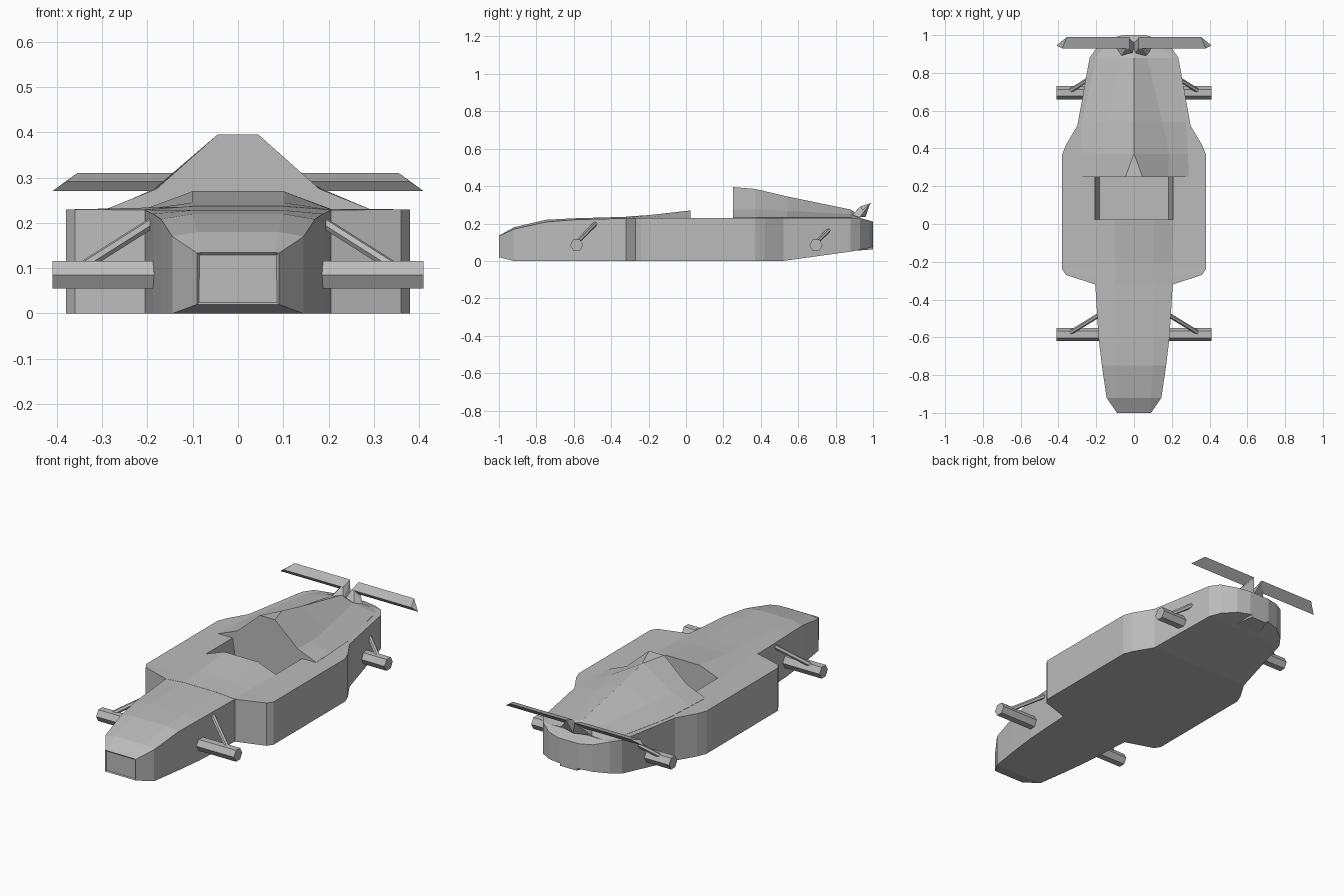
import bpy, bmesh
from mathutils import Vector

if "Cube" in bpy.data.objects:
    bpy.data.objects.remove(bpy.data.objects["Cube"], do_unlink=True)

grey = bpy.data.materials.new("plain grey")
grey.use_nodes = True
colour = (0.5, 0.5, 0.5, 1)
grey.diffuse_color = colour
grey.node_tree.nodes["Principled BSDF"].inputs["Base Color"].default_value = colour


def finish(name, bm):
    bmesh.ops.recalc_face_normals(bm, faces=bm.faces[:])
    mesh = bpy.data.meshes.new(name)
    bm.to_mesh(mesh)
    bm.free()
    mesh.materials.append(grey)
    obj = bpy.data.objects.new(name, mesh)
    bpy.context.collection.objects.link(obj)
    return obj


def loft(name, sections, inset_nose=False):
    """Skin (y, half profile) sections; each half profile runs from the base up."""
    bm = bmesh.new()
    rings = []
    for y, half in sections:
        pts = half + [(-x, z) for x, z in reversed(half)]
        rings.append([bm.verts.new((x, y, z)) for x, z in pts])
    n = len(rings[0])
    for a, b in zip(rings, rings[1:]):
        for i in range(n):
            j = (i + 1) % n
            bm.faces.new((a[i], a[j], b[j], b[i]))
    front = bm.faces.new(rings[0])
    bm.faces.new(rings[-1])
    bmesh.ops.recalc_face_normals(bm, faces=bm.faces[:])
    if inset_nose:
        bmesh.ops.inset_region(bm, faces=[front], thickness=0.006, depth=-0.006)
    bmesh.ops.remove_doubles(bm, verts=bm.verts[:], dist=0.0001)
    return finish(name, bm)


def hull(name, points):
    bm = bmesh.new()
    for p in points:
        bm.verts.new(p)
    bmesh.ops.convex_hull(bm, input=bm.verts[:])
    return finish(name, bm)


def rod(name, start, end, radius):
    """Six-sided bar between two points."""
    a, b = Vector(start), Vector(end)
    d = b - a
    side = d.cross(Vector((0, 0, 1))).normalized()
    up = side.cross(d).normalized()
    ring = [(1, 0), (0.5, 0.866), (-0.5, 0.866), (-1, 0), (-0.5, -0.866), (0.5, -0.866)]
    hull(name, [p + radius * (u * side + v * up) for p in (a, b) for u, v in ring])


# Main hull: y, half width, floor, shoulder height, crown half width, crown height
stations = [
    (-1.0, 0.09, 0.02, 0.133, 0.08, 0.135),
    (-0.92, 0.145, 0, 0.17, 0.09, 0.18),
    (-0.75, 0.17, 0, 0.208, 0.1, 0.22),
    (-0.6, 0.188, 0, 0.22, 0.1, 0.228),
    (-0.32, 0.205, 0, 0.228, 0.1, 0.236),
    (-0.27, 0.36, 0, 0.23, 0.1, 0.231),
    (-0.24, 0.38, 0, 0.23, 0.1, 0.23),
    (0.37, 0.38, 0, 0.23, 0.1, 0.23),
    (0.42, 0.36, 0, 0.23, 0.1, 0.23),
    (0.52, 0.3, 0, 0.23, 0.1, 0.23),
    (0.88, 0.235, 0.05, 0.23, 0.1, 0.232),
    (0.93, 0.2, 0.06, 0.23, 0.1, 0.23),
    (0.98, 0.13, 0.07, 0.215, 0.08, 0.216),
    (1.0, 0.06, 0.075, 0.21, 0.04, 0.21),
]
body = loft("body", [(y, [(w, f), (w, s), (c, t)])
                     for y, w, f, s, c, t in stations], inset_nose=True)

# Cockpit opening with slightly leaning side walls
cutter = hull("cockpit_cutter", [(sx * x, y, z) for sx in (-1, 1)
                                 for y in (0.025, 0.25)
                                 for x, z in ((0.183, 0.08), (0.208, 0.235))])
cutter.hide_render = True
cutter.hide_viewport = True
cut = body.modifiers.new("cockpit", "BOOLEAN")
cut.object = cutter
cut.operation = "DIFFERENCE"
cut.solver = "EXACT"

# Raised cowl ahead of the cockpit
loft("cockpit_cowl", [
    (-0.32, [(0.204, 0.225), (0.204, 0.229), (0.1, 0.237)]),
    (-0.2, [(0.204, 0.225), (0.204, 0.23), (0.1, 0.245)]),
    (0.025, [(0.207, 0.225), (0.207, 0.23), (0.1, 0.27)]),
])

# Engine cover tapering from the air intake to the tail
loft("engine_cover", [
    (0.25, [(0.29, 0.225), (0.29, 0.231), (0.18, 0.275), (0.045, 0.395)]),
    (0.37, [(0.285, 0.225), (0.285, 0.231), (0.185, 0.275), (0.001, 0.385)]),
    (0.54, [(0.275, 0.225), (0.275, 0.231), (0.15, 0.268), (0.001, 0.345)]),
    (0.88, [(0.2, 0.225), (0.2, 0.231), (0.07, 0.25), (0.001, 0.275)]),
    (0.93, [(0.17, 0.225), (0.17, 0.229), (0.06, 0.235), (0.001, 0.24)]),
])

# Small keel under the tail
hull("tail_keel", [(s * x, y, z) for s in (-1, 1) for x, y, z in
                   ((0.08, 0.87, 0.052), (0.08, 0.93, 0.08),
                    (0.05, 1.0, 0.062), (0.05, 1.0, 0.09))])

for side, s in (("left", 1), ("right", -1)):
    # Rear wing half with a swept tip, and its angled support
    hull("rear_wing_" + side, [(s * x, y, z) for x, y, z in
         ((0.025, 0.93, 0.291), (0.025, 0.99, 0.31), (0.025, 0.945, 0.27),
          (0.38, 0.93, 0.291), (0.355, 0.99, 0.31), (0.41, 0.945, 0.27))])
    hull("wing_support_" + side, [(s * x, y, z) for x, y, z in
         ((0.0, 0.89, 0.235), (0.07, 0.885, 0.24), (0.09, 0.93, 0.235),
          (0.0, 0.96, 0.235), (0.025, 0.93, 0.29), (0.025, 0.985, 0.308),
          (0.04, 0.93, 0.289))])
    # Axles and suspension struts
    rod("front_axle_" + side, (s * 0.185, -0.585, 0.085), (s * 0.41, -0.585, 0.085), 0.035)
    rod("rear_axle_" + side, (s * 0.2, 0.695, 0.085), (s * 0.41, 0.695, 0.085), 0.035)
    rod("front_strut_" + side, (s * 0.19, -0.485, 0.2), (s * 0.34, -0.577, 0.105), 0.012)
    rod("rear_strut_" + side, (s * 0.235, 0.77, 0.172), (s * 0.34, 0.703, 0.105), 0.012)
